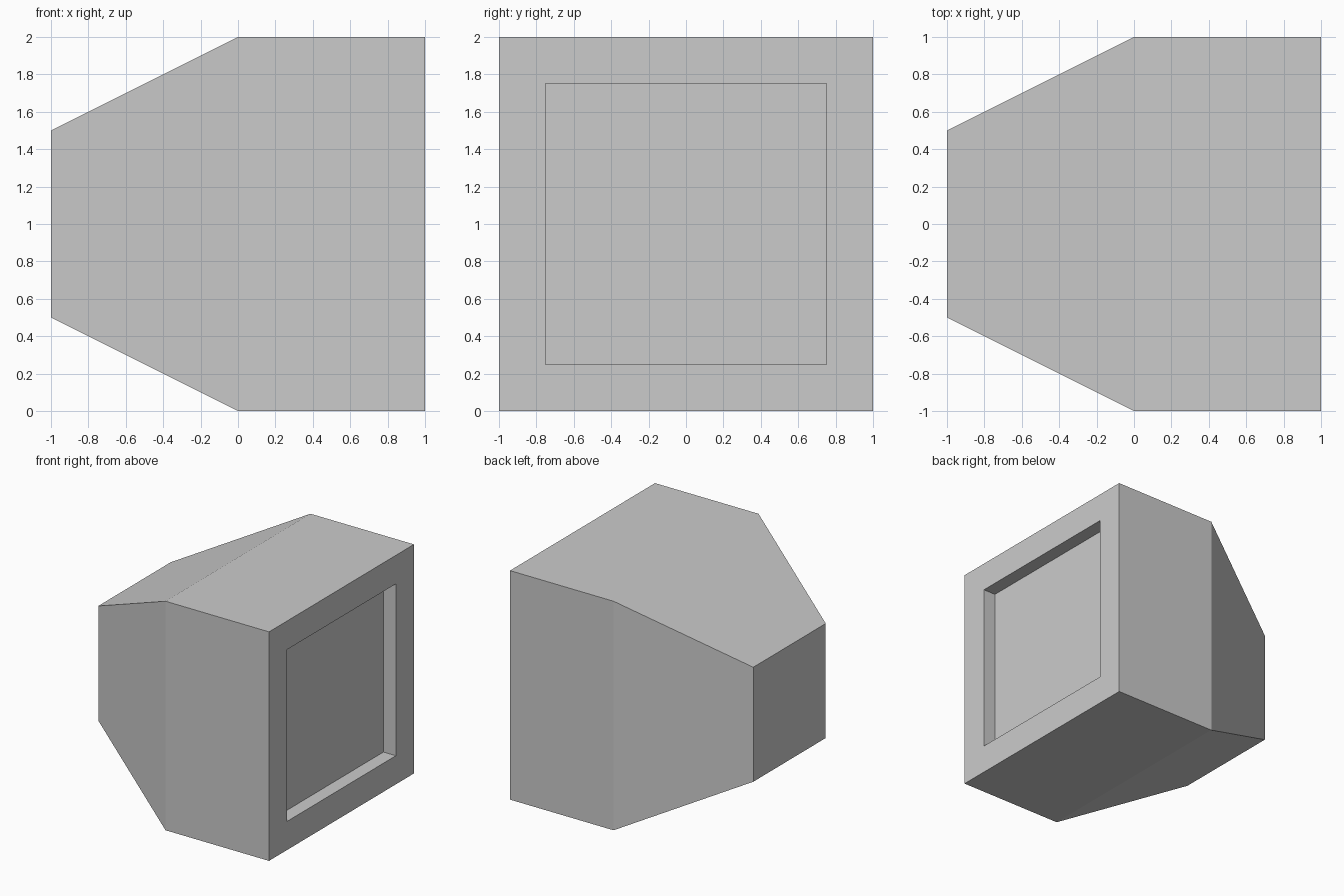
import bpy, bmesh
from mathutils import Vector

if "Cube" in bpy.data.objects:
    bpy.data.objects.remove(bpy.data.objects["Cube"])

bm = bmesh.new()


def square(x, half):
    """Ring of four vertices in the plane x, centred on z = 1."""
    return [bm.verts.new((x, half * y, 1 + half * z))
            for y, z in ((-1, -1), (1, -1), (1, 1), (-1, 1))]


# Square sections: tapered back, straight body, bezel, recessed screen
sections = [(-1, 0.5), (0, 1), (1, 1), (1, 0.75), (0.88, 0.75)]
rings = [square(x, half) for x, half in sections]

# Skin between neighbouring sections
for a, b in zip(rings, rings[1:]):
    for i in range(4):
        j = (i + 1) % 4
        bm.faces.new((a[i], a[j], b[j], b[i]))

# Back cap and screen
bm.faces.new(rings[0])
bm.faces.new(rings[-1])
bmesh.ops.recalc_face_normals(bm, faces=bm.faces[:])

mesh = bpy.data.meshes.new("monitor_casing")
bm.to_mesh(mesh)
bm.free()
casing = bpy.data.objects.new("monitor_casing", mesh)
bpy.context.collection.objects.link(casing)
